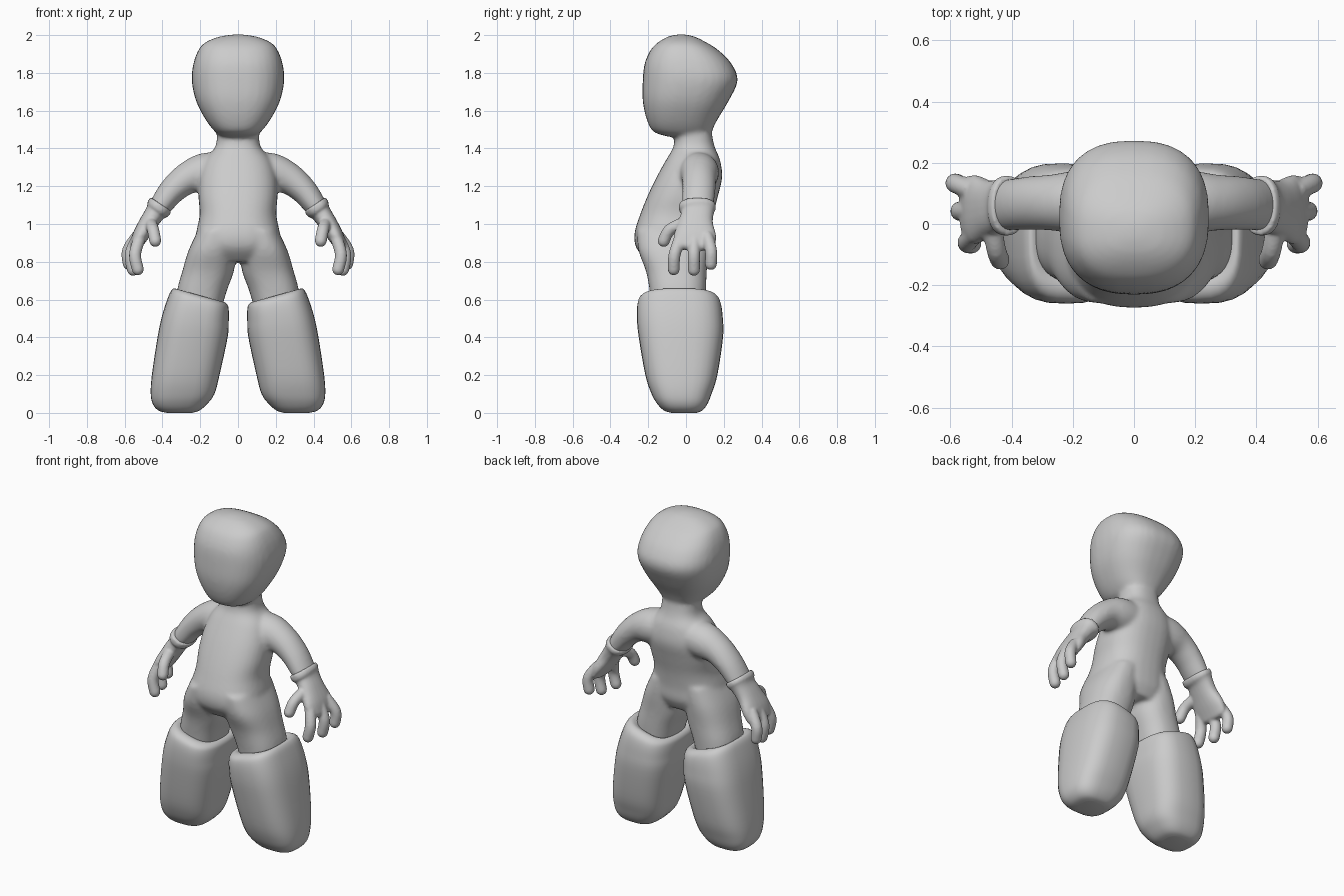
import bpy, bmesh, math
from mathutils import Vector

if "Cube" in bpy.data.objects:
    bpy.data.objects.remove(bpy.data.objects["Cube"])

grey = bpy.data.materials.new("plain grey")
grey.diffuse_color = (0.6, 0.6, 0.6, 1)
grey.use_nodes = True
grey.node_tree.nodes["Principled BSDF"].inputs["Base Color"].default_value = grey.diffuse_color


def spline(rows, steps):
    """Catmull-Rom interpolation of parameter rows."""
    out = []
    for i in range(len(rows) - 1):
        a, b = rows[max(i - 1, 0)], rows[i]
        c, d = rows[i + 1], rows[min(i + 2, len(rows) - 1)]
        for k in range(steps):
            t = k / steps
            out.append([q + 0.5 * t * (r - p + t * (2*p - 5*q + 4*r - s + t * (3*(q - r) + s - p)))
                        for p, q, r, s in zip(a, b, c, d)])
    return out + [list(rows[-1])]


def skin(bm, rings, sides=32):
    """Skin superellipse rings given as (centre, u, v, exponent)."""
    prev = first = None
    for c, u, v, n in rings:
        ring = []
        for k in range(sides):
            a = 2 * math.pi * k / sides
            ca, sa = math.cos(a), math.sin(a)
            ring.append(bm.verts.new(c + u * math.copysign(abs(ca) ** (2 / n), ca)
                                     + v * math.copysign(abs(sa) ** (2 / n), sa)))
        if prev:
            for k in range(sides):
                j = (k + 1) % sides
                bm.faces.new((prev[k], prev[j], ring[j], ring[k]))
        else:
            first = ring
        prev = ring
    bm.faces.new(first[::-1])
    bm.faces.new(prev)


def stack(bm, rows, n=2.4, side=1, steps=4):
    """Level rings: z, x min, x max, y min, y max, tilt."""
    rings = []
    for z, x0, x1, y0, y1, tilt in spline(rows, steps):
        hx = (x1 - x0) / 2
        rings.append((Vector((side * (x0 + x1) / 2, (y0 + y1) / 2, z)),
                      Vector((hx, 0, side * tilt * hx)), Vector((0, (y1 - y0) / 2, 0)), n))
    skin(bm, rings)


def tube(bm, rows, side=1, n=2, rounded=True):
    """Limb along a path: x, y, z, thickness radius, y radius."""
    rows = spline([(side * r[0], *r[1:]) for r in rows], 5)
    pts = [Vector(r[:3]) for r in rows]
    rings = []
    for i, r in enumerate(rows):
        t = (pts[min(i + 1, len(pts) - 1)] - pts[max(i - 1, 0)]).normalized()
        u = t.cross(Vector((0, 1, 0))).normalized()
        rings.append((pts[i], u * r[3], u.cross(t).normalized() * r[4], n))
    if rounded:
        c, u, v, _ = rings[-1]
        for a in (25, 50, 70, 85):
            s, k = math.sin(math.radians(a)), math.cos(math.radians(a))
            rings.append((c + t * u.length * s, u * k, v * k, n))
    skin(bm, rings, 24)


def finish(bm, name, voxel=0, smooth=0, mirror=False):
    bmesh.ops.recalc_face_normals(bm, faces=bm.faces)
    me = bpy.data.meshes.new(name)
    for f in bm.faces:
        f.smooth = True
    bm.to_mesh(me)
    bm.free()
    me.materials.append(grey)
    ob = bpy.data.objects.new(name, me)
    bpy.context.collection.objects.link(ob)
    if voxel:
        m = ob.modifiers.new("fuse", 'REMESH')
        m.mode = 'VOXEL'
        m.voxel_size = voxel
        m.use_smooth_shade = True
        m = ob.modifiers.new("soften", 'SMOOTH')
        m.factor = 0.5
        m.iterations = smooth
    if mirror:
        m = ob.modifiers.new("mirror", 'MIRROR')
        m.use_mirror_merge = False
    return ob


def sym(rows):
    return [(z, -hx, hx, y0, y1, 0) for z, hx, y0, y1 in rows]


# Body: head, torso, thighs and arms fused into one smooth skin
bm = bmesh.new()
stack(bm, sym([(1.462, .08, -.09, .12), (1.487, .12, -.17, .135), (1.55, .17, -.207, .165),
               (1.65, .222, -.229, .225), (1.76, .245, -.229, .274), (1.85, .236, -.219, .24),
               (1.92, .210, -.188, .172), (1.96, .175, -.15, .11), (1.99, .105, -.10, .05),
               (2.003, .03, -.05, .0)]), n=2.5)
stack(bm, sym([(1.54, .11, -.05, .13), (1.45, .112, -.06, .142), (1.40, .125, -.07, .155),
               (1.34, .175, -.105, .18), (1.25, .205, -.155, .192), (1.15, .21, -.203, .17),
               (1.05, .203, -.243, .145), (.95, .222, -.273, .13), (.87, .22, -.262, .125),
               (.80, .16, -.2, .09)]))
for s in (1, -1):
    stack(bm, [(.97, .0, .21, -.26, .12, 0), (.86, .01, .262, -.252, .12, 0),
               (.75, .022, .295, -.212, .11, 0), (.65, .058, .322, -.193, .106, 0),
               (.54, .09, .33, -.18, .1, 0)], side=s)
    tube(bm, [(.06, .06, 1.28, .10, .11), (.18, .07, 1.27, .105, .105), (.27, .07, 1.24, .085, .092),
              (.345, .068, 1.18, .072, .088), (.40, .063, 1.11, .062, .085),
              (.44, .06, 1.05, .05, .08)], side=s)
finish(bm, "body", voxel=0.012, smooth=8)

# Gloves: flared cuff, palm, three fingers and a thumb
bm = bmesh.new()
tube(bm, [(.407, .06, 1.104, .066, .096), (.422, .06, 1.082, .068, .098), (.44, .06, 1.057, .054, .086),
          (.475, .052, 1.005, .049, .092), (.515, .048, .94, .043, .112), (.54, .045, .89, .033, .11)],
     n=2.3)
for path in ([(.515, -.025, .94), (.545, -.06, .84), (.53, -.065, .76)],
             [(.53, .045, .93), (.568, .042, .84), (.556, .042, .757)],
             [(.53, .11, .94), (.582, .132, .86), (.578, .132, .788)],
             [(.465, .0, 1.01), (.45, -.085, .97), (.438, -.118, .91)]):
    tube(bm, [(*p, .032, .032) for p in path])
finish(bm, "gloves", voxel=0.007, smooth=5, mirror=True)

# Boots: big rounded blocks with a slanted top rim
bm = bmesh.new()
stack(bm, [(.60, .10, .29, -.15, .09, .28), (.622, .075, .33, -.20, .13, .28),
           (.61, .055, .352, -.24, .165, .26), (.575, .049, .372, -.257, .185, .2),
           (.50, .049, .402, -.26, .195, .08), (.40, .055, .426, -.25, .196, 0),
           (.20, .098, .456, -.215, .166, 0), (.10, .125, .462, -.182, .135, 0),
           (.045, .165, .45, -.15, .112, 0), (.012, .205, .42, -.115, .085, 0),
           (.0, .245, .375, -.075, .055, 0)], n=2.9)
finish(bm, "boots", mirror=True)
